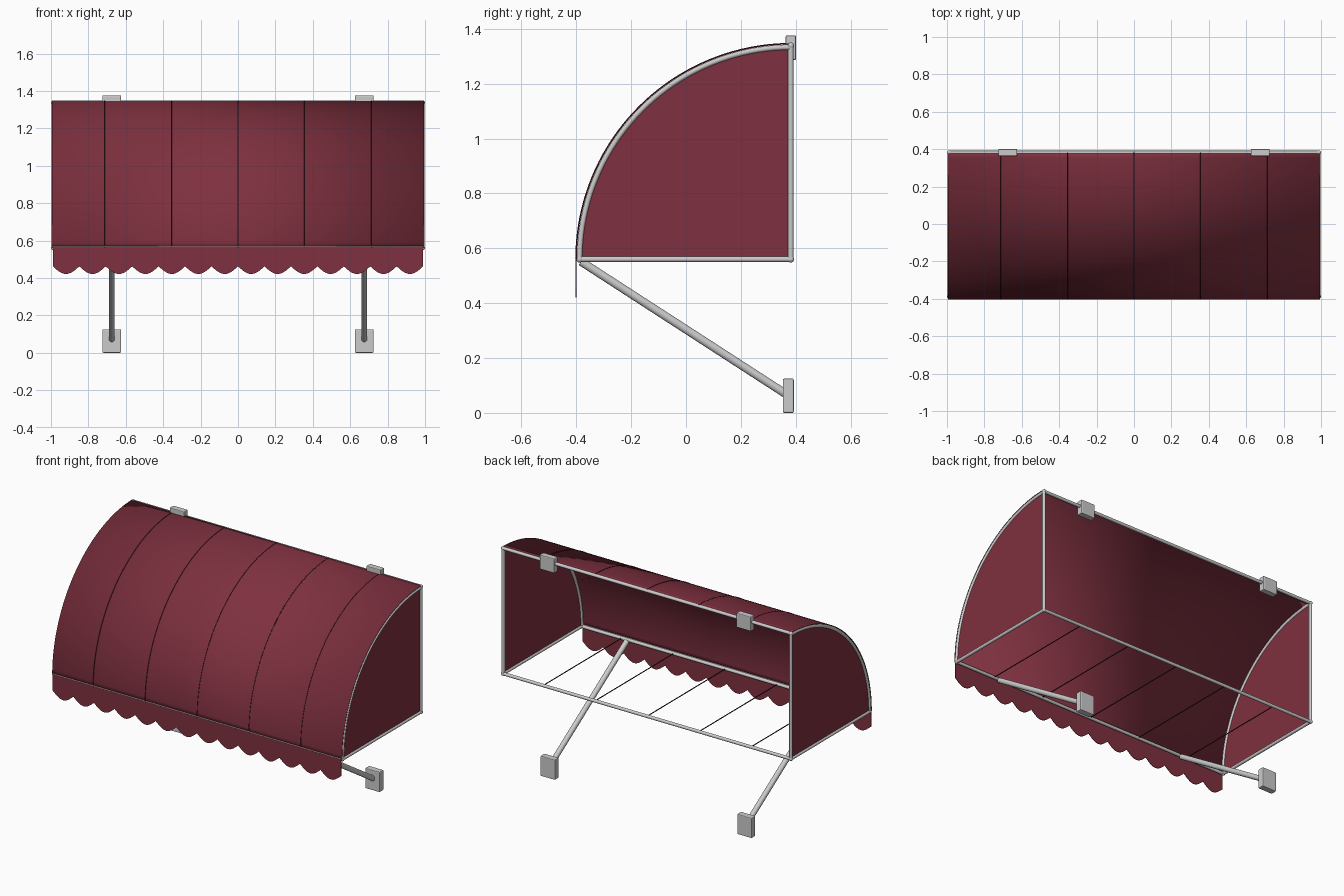
import bpy, bmesh, math
from mathutils import Vector

if "Cube" in bpy.data.objects:
    bpy.data.objects.remove(bpy.data.objects["Cube"])

CY, CZ, R = 0.385, 0.56, 0.785   # canopy arc centre and radius
XE = 0.988                       # end frame position
FRONT, BACK, TOP = -0.388, 0.382, 1.338


def material(name, rgb):
    m = bpy.data.materials.new(name)
    m.diffuse_color = (*rgb, 1)
    m.use_nodes = True
    m.node_tree.nodes["Principled BSDF"].inputs["Base Color"].default_value = m.diffuse_color
    return m


red = material("red_fabric", (0.21, 0.03, 0.05))
dark = material("dark_seam", (0.05, 0.01, 0.015))


def arc(x, r, n=40):
    return [Vector((x, CY - r * math.cos(i / n * math.pi / 2),
                    CZ + r * math.sin(i / n * math.pi / 2))) for i in range(n + 1)]


def tube(name, pts, r, mat=None, sides=3):
    cu = bpy.data.curves.new(name, 'CURVE')
    cu.dimensions = '3D'
    cu.bevel_depth = r
    cu.bevel_resolution = sides
    cu.use_fill_caps = True
    sp = cu.splines.new('POLY')
    sp.points.add(len(pts) - 1)
    for p, co in zip(sp.points, pts):
        p.co = (*co, 1)
    ob = bpy.data.objects.new(name, cu)
    bpy.context.collection.objects.link(ob)
    if mat:
        cu.materials.append(mat)
    return ob


def mesh(name, verts, faces, mat=None, thick=0, smooth=False):
    me = bpy.data.meshes.new(name)
    me.from_pydata(verts, [], faces)
    if smooth:
        me.shade_smooth()
    ob = bpy.data.objects.new(name, me)
    bpy.context.collection.objects.link(ob)
    if mat:
        me.materials.append(mat)
    if thick:
        s = ob.modifiers.new("thickness", 'SOLIDIFY')
        s.thickness = thick
        s.offset = 0
    return ob


def strip(name, a, b, **kw):
    n = len(a)
    return mesh(name, a + b, [(i, i + 1, n + i + 1, n + i) for i in range(n - 1)], **kw)


def plate(name, x, y, z, size):
    bm = bmesh.new()
    bmesh.ops.create_cube(bm, size=1)
    bmesh.ops.scale(bm, vec=size, verts=bm.verts)
    bmesh.ops.bevel(bm, geom=bm.edges[:], offset=0.005, segments=2,
                    affect='EDGES', profile=0.5)
    ob = mesh(name, [], [])
    bm.to_mesh(ob.data)
    bm.free()
    ob.location = (x, y, z)


# Curved canopy sheet
strip("canopy", arc(0.994, R), arc(-0.994, R), mat=red, thick=0.004, smooth=True)

# Scalloped valance hanging at the front
N, S = 14, 10
xs = [-0.99 + 1.98 * i / (N * S) for i in range(N * S + 1)]
low = [Vector((x, -0.401, 0.462 - 0.041 * math.sin(math.pi * (i % S) / S)))
       for i, x in enumerate(xs)]
strip("valance", low, [Vector((x, -0.401, 0.57)) for x in xs], mat=red, thick=0.003)

# Light trim along the top of the valance
tube("valance_trim", [(-0.994, -0.4, 0.566), (0.994, -0.4, 0.566)], 0.004)

# Seams over the canopy and thin rods across the open bottom
for i in range(-2, 3):
    x = i * 0.3565
    tube("seam", arc(x, R + 0.001), 0.003, dark, 1)
    tube("bottom_rod", [(x, FRONT, CZ), (x, BACK, CZ)], 0.003, dark, 1)

# End panels, end frames and rounded joints
for s in (-1, 1):
    x = s * XE
    pts = arc(x, 0.775) + [Vector((x, CY, CZ))]
    mesh("side_panel", pts, [tuple(range(len(pts)))], mat=red, thick=0.004)
    tube("frame_arc", arc(x, 0.773), 0.010)
    tube("frame_post", [(x, BACK, CZ), (x, BACK, TOP)], 0.010)
    tube("frame_side_bar", [(x, FRONT, CZ), (x, BACK, CZ)], 0.010)
    for y, z in ((FRONT, CZ), (BACK, CZ), (BACK, TOP)):
        bm = bmesh.new()
        bmesh.ops.create_uvsphere(bm, u_segments=16, v_segments=8, radius=0.012)
        ob = mesh("frame_joint", [], [])
        bm.to_mesh(ob.data)
        bm.free()
        ob.data.shade_smooth()
        ob.location = (x, y, z)

# Long bars of the frame
for name, y, z in (("front_bar", FRONT, CZ), ("back_bar", BACK, CZ), ("top_bar", BACK, TOP)):
    tube(name, [(-XE, y, z), (XE, y, z)], 0.010)

# Diagonal struts with wall plates, and upper wall brackets
for s in (-1, 1):
    x = s * 0.675
    tube("strut", [(x, FRONT + 0.005, 0.552), (x, 0.37, 0.065)], 0.016)
    plate("strut_wall_plate", x, 0.373, 0.0625, (0.1, 0.04, 0.125))
    plate("upper_wall_bracket", x, 0.382, 1.331, (0.1, 0.038, 0.09))
